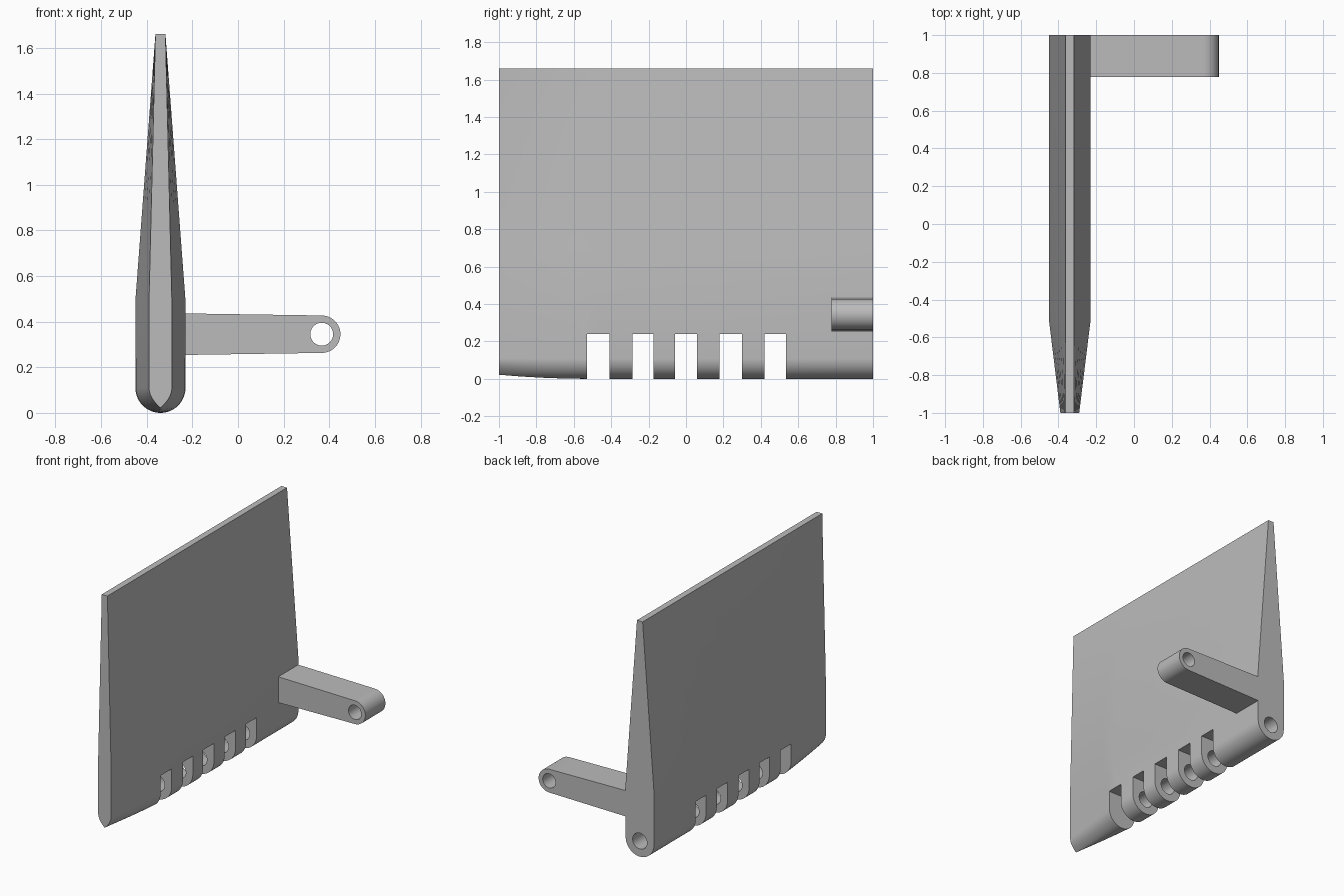
import bpy, bmesh
from math import sin, cos, pi, radians

old = bpy.data.objects.get("Cube")
if old:
    bpy.data.objects.remove(old)

grey = bpy.data.materials.new("plain grey")
grey.use_nodes = True
COLOUR = (0.5, 0.5, 0.5, 1)
grey.diffuse_color = COLOUR
grey.node_tree.nodes["Principled BSDF"].inputs["Base Color"].default_value = COLOUR

CX, R = -0.34, 0.11          # plate centre line and hinge radius
BACK, FRONT, TAPER = 1.0, -1.0, -0.51
SHOULDER, TOP = 0.49, 1.66


def loft(name, sections):
    """Skin a row of matching closed sections and cap both ends."""
    bm = bmesh.new()
    rings = [[bm.verts.new(p) for p in s] for s in sections]
    for a, b in zip(rings, rings[1:]):
        for i in range(len(a)):
            j = (i + 1) % len(a)
            bm.faces.new((a[i], a[j], b[j], b[i]))
    bm.faces.new(rings[0])
    bm.faces.new(rings[-1])
    bmesh.ops.recalc_face_normals(bm, faces=bm.faces)
    bmesh.ops.triangulate(bm, faces=[f for f in bm.faces if len(f.verts) == 4])
    mesh = bpy.data.meshes.new(name)
    bm.to_mesh(mesh)
    bm.free()
    mesh.materials.append(grey)
    ob = bpy.data.objects.new(name, mesh)
    bpy.context.collection.objects.link(ob)
    return ob


def prism(name, outline, y0, y1):
    return loft(name, [[(x, y, z) for x, z in outline] for y in (y0, y1)])


def circle(x, z, r, n=40):
    return [(x + r * cos(2 * pi * i / n), z + r * sin(2 * pi * i / n)) for i in range(n)]


def cut(ob, cutters):
    for c in cutters:
        c.hide_render = True
        mod = ob.modifiers.new("cut", "BOOLEAN")
        mod.operation, mod.solver, mod.object = "DIFFERENCE", "EXACT", c
    graph = bpy.context.evaluated_depsgraph_get()
    mesh = bpy.data.meshes.new_from_object(ob.evaluated_get(graph))
    ob.modifiers.clear()
    ob.data = mesh
    for c in cutters:
        bpy.data.objects.remove(c)


def smooth(ob):
    bpy.ops.object.select_all(action="DESELECT")
    ob.select_set(True)
    bpy.context.view_layer.objects.active = ob
    bpy.ops.object.shade_smooth_by_angle(angle=radians(25))


def plate_section(y):
    """Round bottom and tapering sides, narrowing to a pointed keel in front."""
    t = max(0, (TAPER - y) / (TAPER - FRONT))
    half = R + (0.05 - R) * t
    pts = []
    n = 32
    for i in range(n + 1):
        a = pi * i / n
        c = cos(a)
        x = (1 - t) * R * c + t * 0.05 * c * abs(c)
        pts.append((CX + x, y, R - (R - 0.022 * t * t) * sin(a)))
    steps = 6
    side = []
    for i in range(steps + 1):
        k = i / steps
        side.append((half + (0.022 - half) * k, SHOULDER + (TOP - SHOULDER) * k))
    pts += [(CX - w, y, z) for w, z in side]
    pts += [(CX + w, y, z) for w, z in reversed(side)]
    return pts


# Tapered plate with hinge slots and a pin bore
plate = loft("hinge_plate", [plate_section(y) for y in (BACK, TAPER, -0.63, -0.75, -0.88, FRONT)])
slots = [(-0.53, -0.41), (-0.285, -0.175), (-0.06, 0.06), (0.18, 0.30), (0.42, 0.535)]
box = [(-0.6, -0.1), (-0.1, -0.1), (-0.1, 0.24), (-0.6, 0.24)]
cutters = [prism("slot_cutter", box, a, b) for a, b in slots]
cutters.append(prism("bore_cutter", circle(CX, R, 0.056), -0.5, 1.1))
cut(plate, cutters)
smooth(plate)

# Side arm with a rounded, drilled end
EX, EZ, ER = 0.367, 0.345, 0.082
outline = [(-0.30, 0.437), (-0.30, 0.253)]
outline += [(EX + ER * cos(a), EZ + ER * sin(a))
            for a in (-pi / 2 + pi * i / 24 for i in range(25))]
arm = prism("side_arm", outline, 0.777, BACK)
cut(arm, [prism("arm_hole_cutter", circle(EX, EZ, 0.05), 0.7, 1.1)])
smooth(arm)
